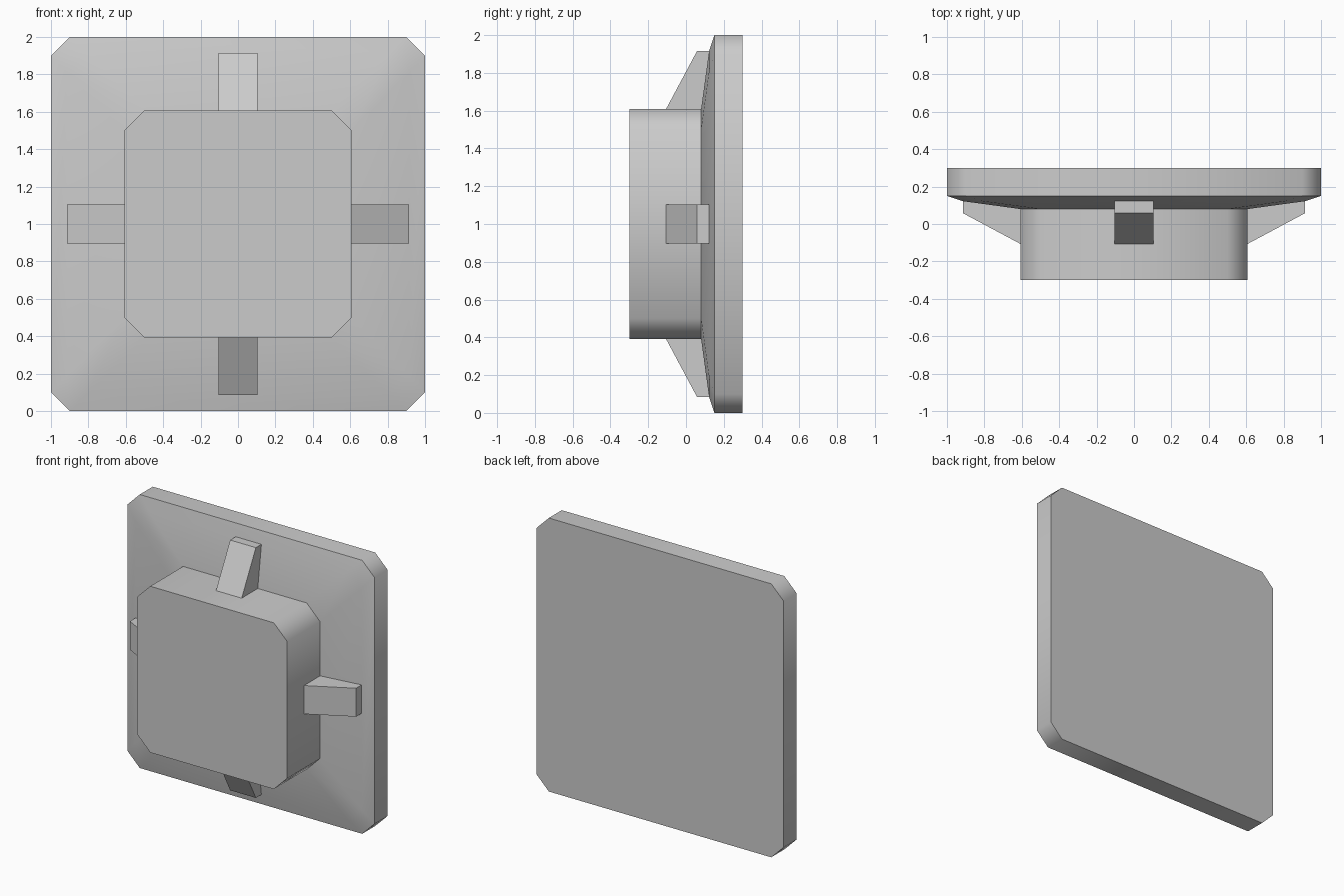
import bpy, bmesh, math
from mathutils import Matrix, Vector

if "Cube" in bpy.data.objects:
    bpy.data.objects.remove(bpy.data.objects["Cube"])

CENTRE = Vector((0, 0, 1))


def finish(name, bm):
    bmesh.ops.recalc_face_normals(bm, faces=bm.faces)
    mesh = bpy.data.meshes.new(name)
    bm.to_mesh(mesh)
    bm.free()
    obj = bpy.data.objects.new(name, mesh)
    bpy.context.collection.objects.link(obj)
    return obj


def ring(bm, half, cut, y):
    """Square outline with clipped corners, facing along y."""
    k = half - cut
    pts = [(k, half), (half, k), (half, -k), (k, -half),
           (-k, -half), (-half, -k), (-half, k), (-k, half)]
    return [bm.verts.new(CENTRE + Vector((x, y, z))) for x, z in pts]


# Back plate, sloped shoulder and raised block as one stepped loft
bm = bmesh.new()
sections = [(1.0, 0.1, 0.30), (1.0, 0.1, 0.15), (0.915, 0.105, 0.122),
            (0.608, 0.108, 0.08), (0.608, 0.108, -0.30)]
rings = [ring(bm, *s) for s in sections]
for a, b in zip(rings, rings[1:]):
    for i in range(8):
        j = (i + 1) % 8
        bm.faces.new((a[i], a[j], b[j], b[i]))
bm.faces.new(rings[0])
bm.faces.new(rings[-1])
body = finish("stepped_plate", bm)
bpy.context.view_layer.objects.active = body
body.select_set(True)
bpy.ops.object.shade_smooth_by_angle(angle=math.radians(50))

# Four tapered ribs bracing the block against the plate
profile = [(0.58, -0.121), (0.915, 0.058), (0.915, 0.126), (0.58, 0.126)]
for n, side in enumerate(("right", "bottom", "left", "top")):
    bm = bmesh.new()
    face = bm.faces.new([bm.verts.new((r, y, -0.104)) for r, y in profile])
    ext = bmesh.ops.extrude_face_region(bm, geom=[face])
    bmesh.ops.translate(bm, vec=(0, 0, 0.208),
                        verts=[v for v in ext["geom"] if isinstance(v, bmesh.types.BMVert)])
    bmesh.ops.transform(bm, verts=bm.verts,
                        matrix=Matrix.Translation(CENTRE) @ Matrix.Rotation(n * math.pi / 2, 4, 'Y'))
    finish(side + "_rib", bm)
